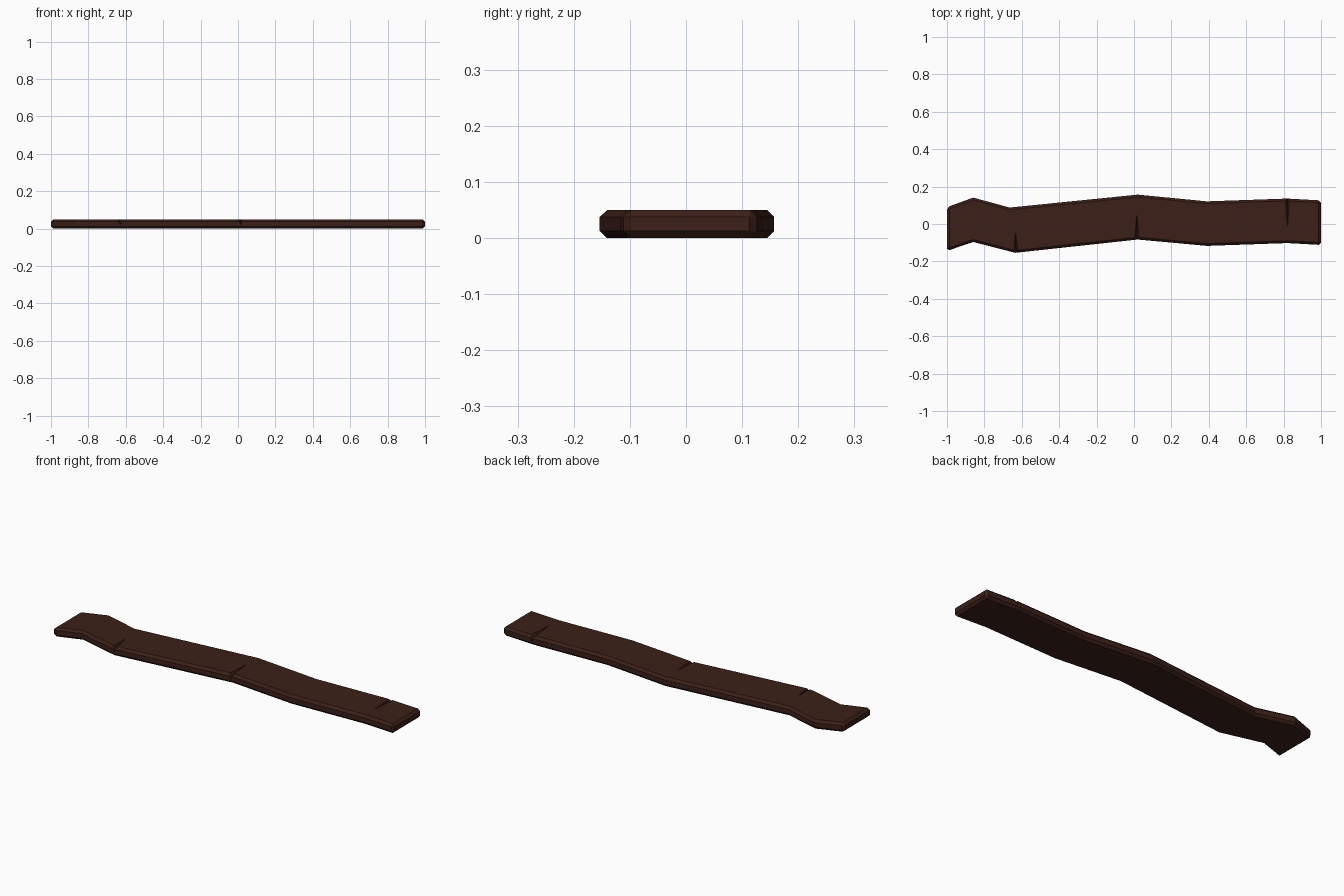
import bpy, bmesh

if "Cube" in bpy.data.objects:
    bpy.data.objects.remove(bpy.data.objects["Cube"])

THICK = 0.05
CHAMFER = 0.0125

# Crooked plank outline, seen from above
back = [(-1, 0.09), (-0.86, 0.141), (-0.665, 0.088), (0.02, 0.157),
        (0.39, 0.121), (0.82, 0.136), (1, 0.126)]
front = [(-1, -0.144), (-0.86, -0.096), (-0.635, -0.154), (0.02, -0.083),
         (0.39, -0.117), (0.82, -0.102), (1, -0.112)]


def make_object(name, bm):
    bmesh.ops.recalc_face_normals(bm, faces=bm.faces)
    mesh = bpy.data.meshes.new(name)
    bm.to_mesh(mesh)
    bm.free()
    obj = bpy.data.objects.new(name, mesh)
    bpy.context.collection.objects.link(obj)
    return obj


# Plank body: outline pulled up to the board thickness
bm = bmesh.new()
face = bm.faces.new([bm.verts.new((x, y, 0)) for x, y in front + back[::-1]])
up = bmesh.ops.extrude_face_region(bm, geom=[face])
bmesh.ops.translate(bm, vec=(0, 0, THICK),
                    verts=[g for g in up["geom"] if isinstance(g, bmesh.types.BMVert)])
plank = make_object("wooden_plank", bm)

bevel = plank.modifiers.new("chamfer", "BEVEL")
bevel.width = CHAMFER
bevel.segments = 1
bevel.limit_method = "ANGLE"
bevel.angle_limit = 1.05


# Cracks: wedges that open toward the board edge and fade out inward
def crack(name, x, y_inner, y_edge, lean=0.0):
    out = y_edge + (0.02 if y_edge > y_inner else -0.02)
    bm = bmesh.new()
    top = THICK + 0.01
    outer = [bm.verts.new((x + lean + dx, out, z))
             for dx, z in ((-0.018, top), (0.018, top), (0, 0.017))]
    inner = [bm.verts.new((x + dx, y_inner, z))
             for dx, z in ((-0.005, top), (0.005, top), (0, THICK - 0.004))]
    bm.faces.new(outer)
    bm.faces.new(inner)
    for i in range(3):
        j = (i + 1) % 3
        bm.faces.new((outer[i], outer[j], inner[j], inner[i]))
    cutter = make_object(name, bm)
    cutter.hide_render = True
    cutter.hide_viewport = True
    cut = plank.modifiers.new(name, "BOOLEAN")
    cut.operation = "DIFFERENCE"
    cut.solver = "EXACT"
    cut.object = cutter


crack("left_crack_cutter", -0.635, -0.05, -0.154, 0.008)
crack("middle_crack_cutter", 0.015, 0.045, -0.083)
crack("right_crack_cutter", 0.82, -0.01, 0.136)

# Dark wood
wood = bpy.data.materials.new("dark_wood")
wood.diffuse_color = (0.045, 0.014, 0.009, 1)
wood.use_nodes = True
wood.node_tree.nodes["Principled BSDF"].inputs["Base Color"].default_value = wood.diffuse_color
plank.data.materials.append(wood)
